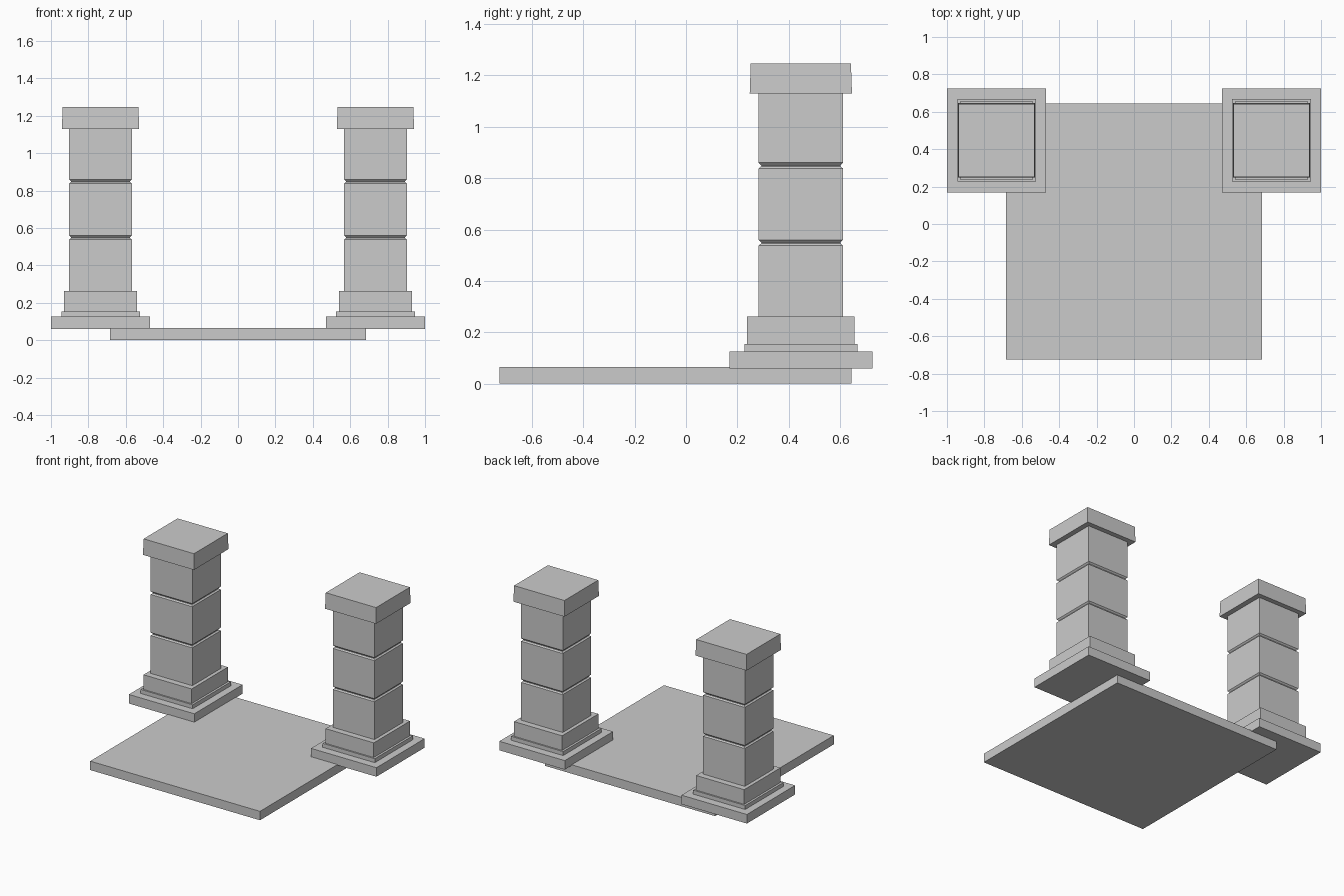
import bpy
import bmesh

cube = bpy.data.objects.get("Cube")
if cube:
    bpy.data.objects.remove(cube, do_unlink=True)

stone = bpy.data.materials.new("grey_stone")
stone.use_nodes = True
colour = (0.6, 0.6, 0.6, 1)
stone.diffuse_color = colour
stone.node_tree.nodes["Principled BSDF"].inputs["Base Color"].default_value = colour

PILLAR_X, PILLAR_Y = 0.735, 0.447


def stack(name, x, y, rings):
    """Closed rectangular loft through (half width, half depth, height) rings."""
    bm = bmesh.new()
    loops = [[bm.verts.new((sx * hx, sy * hy, z))
              for sx, sy in ((-1, -1), (1, -1), (1, 1), (-1, 1))]
             for hx, hy, z in rings]
    for low, high in zip(loops, loops[1:]):
        for i in range(4):
            j = (i + 1) % 4
            bm.faces.new((low[i], low[j], high[j], high[i]))
    bm.faces.new(loops[0][::-1])
    bm.faces.new(loops[-1])
    mesh = bpy.data.meshes.new(name)
    bm.to_mesh(mesh)
    bm.free()
    mesh.materials.append(stone)
    obj = bpy.data.objects.new(name, mesh)
    obj.location = (x, y, 0)
    bpy.context.collection.objects.link(obj)


def box(name, x, y, hx, hy, bottom, top):
    stack(name, x, y, [(hx, hy, bottom), (hx, hy, top)])


# Ground slab
box("floor_slab", 0, -0.04, 0.685, 0.685, 0, 0.065)

# Shaft outline: three blocks with chamfered joints
HX, HY, CUT = 0.168, 0.164, 0.01
shaft = [(HX, HY, 0.25)]
for joint in (0.55, 0.85):
    shaft += [(HX, HY, joint - 0.012), (HX - CUT, HY - CUT, joint - 0.004),
              (HX - CUT, HY - CUT, joint), (HX, HY, joint + 0.01)]
shaft.append((HX, HY, 1.132))

# Matching pillars on both sides
for side, sign in (("left", 1), ("right", -1)):
    x = sign * PILLAR_X
    box(side + "_foot", x, PILLAR_Y, 0.264, 0.278, 0.06, 0.126)
    box(side + "_step", x, PILLAR_Y, 0.21, 0.22, 0.12, 0.155)
    box(side + "_plinth", x, PILLAR_Y, 0.194, 0.209, 0.15, 0.262)
    stack(side + "_shaft", x, PILLAR_Y, shaft)
    stack(side + "_cap", x, PILLAR_Y,
          [(0.206, 0.199, 1.13), (0.203, 0.195, 1.246)])
